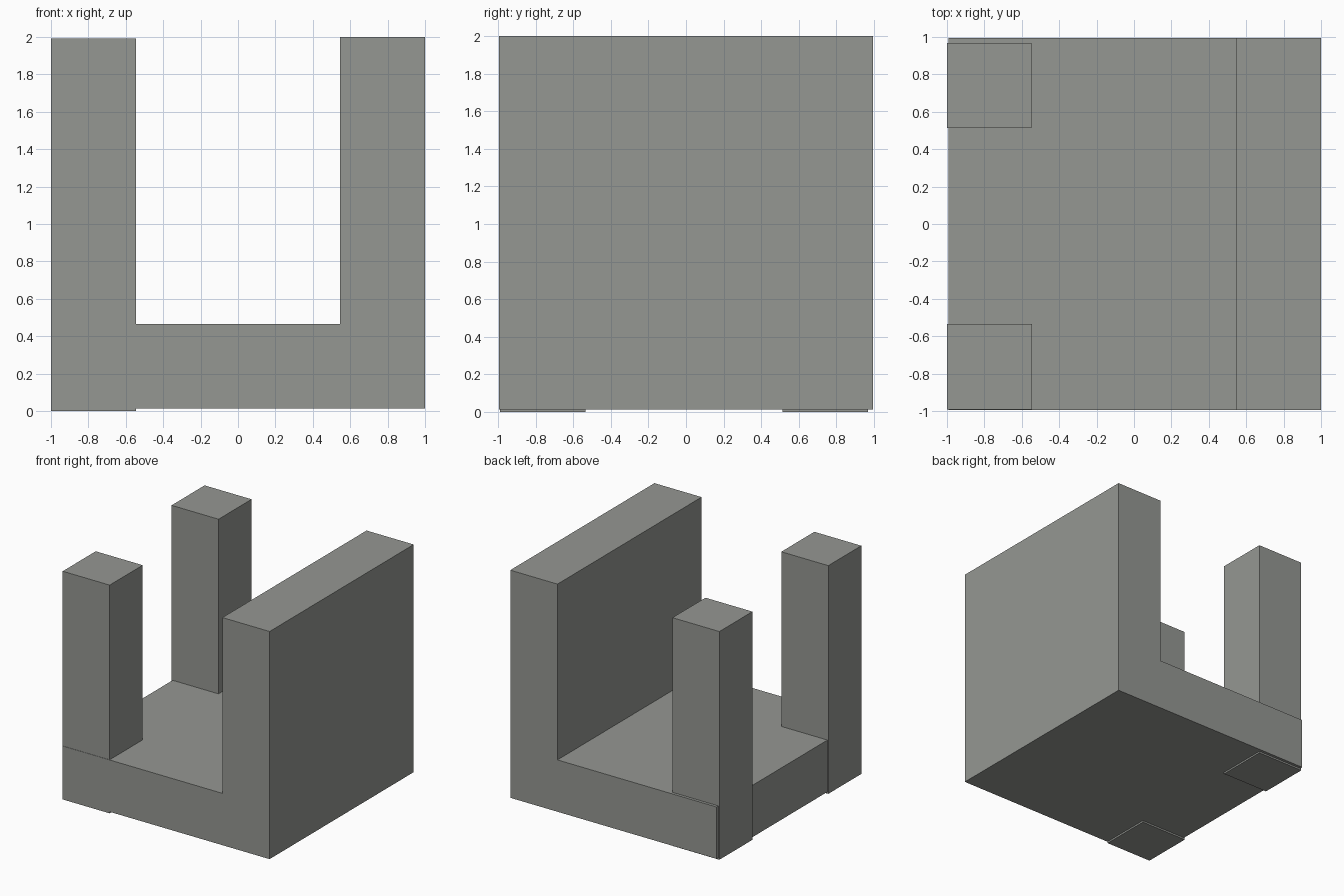
import bpy

if "Cube" in bpy.data.objects:
    bpy.data.objects.remove(bpy.data.objects["Cube"])

# One flat grey for every part
grey = bpy.data.materials.new("warm grey")
grey.diffuse_color = (0.30, 0.31, 0.29, 1)
grey.use_nodes = True
grey.node_tree.nodes["Principled BSDF"].inputs["Base Color"].default_value = grey.diffuse_color


def box(name, x, y, z):
    """Box from (min, max) ranges on each axis."""
    bpy.ops.mesh.primitive_cube_add(
        size=1, location=[sum(r) / 2 for r in (x, y, z)])
    obj = bpy.context.object
    obj.name = name
    obj.scale = [r[1] - r[0] for r in (x, y, z)]
    bpy.ops.object.transform_apply(location=False, rotation=False, scale=True)
    obj.data.materials.append(grey)
    return obj


# Thick floor slab and the full-depth wall on its right edge
box("base_slab", (-0.99, 1.0), (-0.993, 0.993), (0.015, 0.467))
box("right_wall", (0.545, 1.0), (-0.993, 0.993), (0.467, 2.0))

# Two posts on the left, running through the slab down to the ground
for name, x0, y0 in (("front_post", -0.998, -0.99), ("back_post", -1.0, 0.513)):
    box(name, (x0, x0 + 0.453), (y0, y0 + 0.455), (0.0, 1.99))
